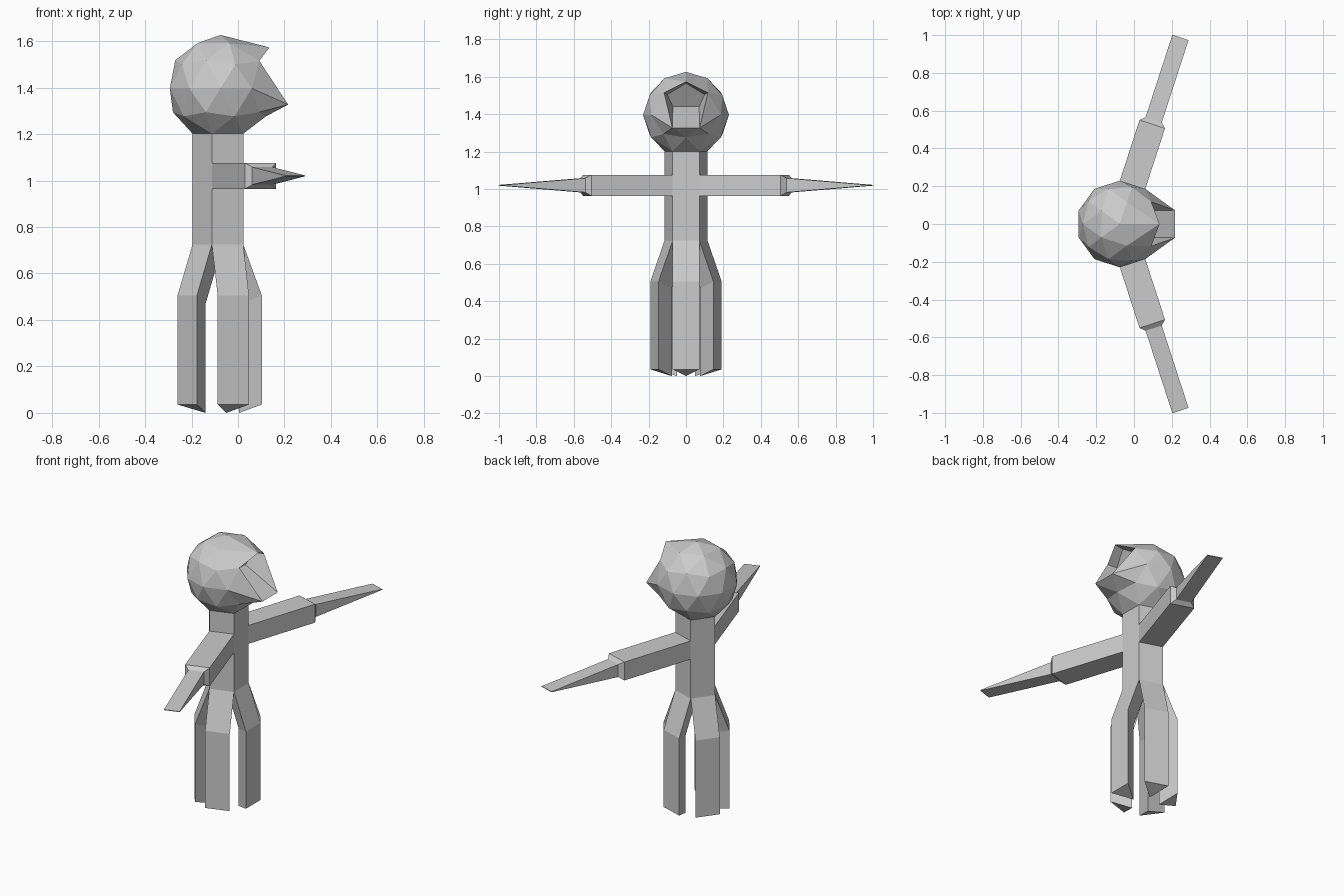
import bpy, bmesh, math
from mathutils import Vector

cube = bpy.data.objects.get("Cube")
if cube:
    bpy.data.objects.remove(cube)

grey = bpy.data.materials.new("plain grey")
grey.use_nodes = True
GREY = (0.6, 0.6, 0.6, 1)
grey.diffuse_color = GREY
grey.node_tree.nodes["Principled BSDF"].inputs["Base Color"].default_value = GREY

R = 0.2295                              # head radius
CENTRE = Vector((-0.075, 0, 1.397))     # head centre
NECK, HIP, KNEE, FOOT = 1.202, 0.725, 0.505, 0.036
DROP = 0.036                            # inner leg edge sits this much lower
PENT = 0.5257 * R                       # torso pentagon radius
APO = PENT * math.cos(math.pi / 5)      # pentagon apothem
SIDE = 2 * PENT * math.sin(math.pi / 5)


def finish(name, bm):
    bmesh.ops.recalc_face_normals(bm, faces=bm.faces)
    mesh = bpy.data.meshes.new(name)
    bm.to_mesh(mesh)
    bm.free()
    mesh.materials.append(grey)
    ob = bpy.data.objects.new(name, mesh)
    bpy.context.collection.objects.link(ob)
    return ob


def bridge(bm, a, b):
    n = len(a)
    for i in range(n):
        bm.faces.new((a[i], a[(i + 1) % n], b[(i + 1) % n], b[i]))


def loft(name, rings, caps=(True, True)):
    """Join rings of points with quads, with optional end caps."""
    bm = bmesh.new()
    loops = [[bm.verts.new(p) for p in ring] for ring in rings]
    for a, b in zip(loops, loops[1:]):
        bridge(bm, a, b)
    if caps[0]:
        bm.faces.new(loops[0])
    if caps[1]:
        bm.faces.new(loops[-1])
    return finish(name, bm)


def axes(deg):
    a = math.radians(deg)
    return Vector((math.cos(a), math.sin(a), 0)), Vector((-math.sin(a), math.cos(a), 0))


# Head: faceted ball, open under the neck, with a hooded mouth pocket on +x
bm = bmesh.new()
bmesh.ops.create_icosphere(bm, subdivisions=2, radius=R)
bmesh.ops.translate(bm, verts=bm.verts, vec=CENTRE)


def nearest(d):
    return min(bm.verts, key=lambda v: (v.co - CENTRE - Vector(d) * R).length)


rim = [nearest(d) for d in ((0.526, 0, 0.851), (0.688, 0.5, 0.526), (0.951, 0.309, 0),
                            (0.951, -0.309, 0), (0.688, -0.5, 0.526))]
gone = [nearest((0, 0, -1)), nearest((0.894, 0, 0.447))]
bmesh.ops.delete(bm, geom=gone, context='VERTS')
rim_to = ((0.135, 0, 1.573), (0.092, 0.117, 1.515), (0.216, 0.073, 1.327),
          (0.216, -0.073, 1.327), (0.092, -0.117, 1.515))
inner = ((0.08, 0, 1.565), (0.04, 0.1, 1.505), (0.0, 0.07, 1.44),
         (0.0, -0.07, 1.44), (0.04, -0.1, 1.505))
for v, p in zip(rim, rim_to):
    v.co = p
pocket = [bm.verts.new(p) for p in inner]
bridge(bm, rim, pocket)
bm.faces.new(pocket)
finish("head", bm)

# Torso: five-sided column
corners = [CENTRE + PENT * axes(36 + 72 * k)[0] for k in range(5)]
loft("torso", [[(c.x, c.y, z) for c in corners] for z in (NECK, HIP)], (False, False))

# Five wedge-shaped legs, one below each side of the column
names = ("front_leg", "front_left_leg", "back_left_leg", "back_right_leg", "front_right_leg")
for k, name in enumerate(names):
    out, across = axes(72 * k)
    rings = []
    for z, shift in ((HIP, 0), (KNEE, 0.08), (FOOT, 0.08)):
        base = Vector((CENTRE.x, 0, z)) + out * shift
        rings.append([base + out * APO - across * SIDE / 2,
                      base + out * APO + across * SIDE / 2,
                      base - Vector((0, 0, DROP))])
    loft(name, rings)

# Arms: square upper arm, bevelled cuff and a flat tapering blade
# (distance from the torso side, width, height)
SECTIONS = ((0, SIDE, 0.112), (0.458, SIDE, 0.112), (0.482, 0.09, 0.076), (0.941, 0.09, 0.004))
for name, deg in (("left_arm", 72), ("right_arm", -72)):
    out, across = axes(deg)
    rings = []
    for d, w, h in SECTIONS:
        c = Vector((CENTRE.x, 0, 1.02)) + out * (APO + d)
        rings.append([c + across * (w / 2 * s) + Vector((0, 0, h / 2 * t))
                      for s, t in ((-1, -1), (1, -1), (1, 1), (-1, 1))])
    loft(name, rings, (False, True))
